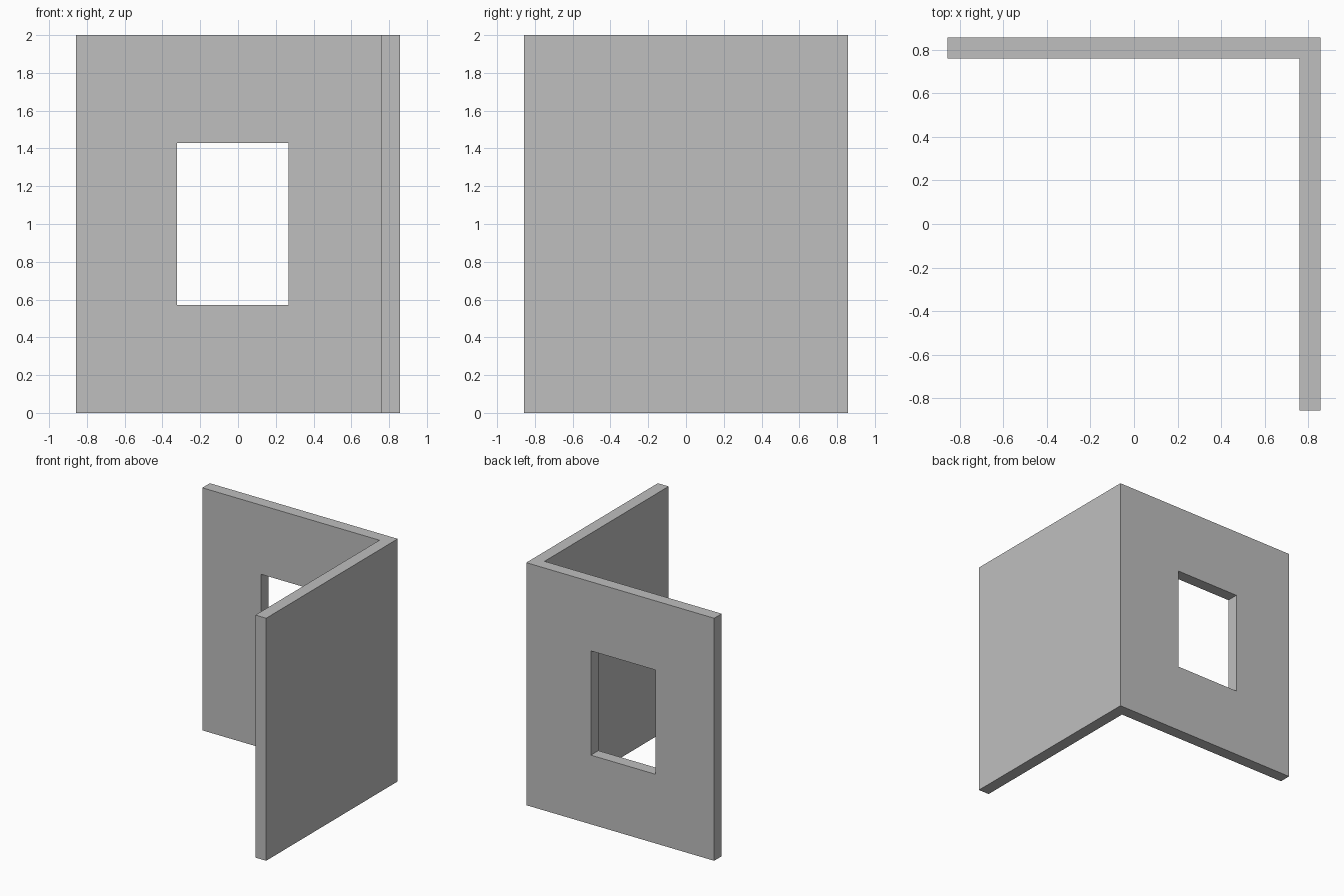
import bpy
import bmesh

cube = bpy.data.objects.get("Cube")
if cube:
    bpy.data.objects.remove(cube, do_unlink=True)

HALF, THICK, HEIGHT = 0.857, 0.098, 2.0
INNER = HALF - THICK

grey = bpy.data.materials.new("plain grey")
grey.use_nodes = True
colour = (0.52, 0.52, 0.52, 1)
grey.diffuse_color = colour
grey.node_tree.nodes["Principled BSDF"].inputs["Base Color"].default_value = colour


def prism(name, outline, depth):
    """Extrude a closed outline along the vector depth."""
    bm = bmesh.new()
    face = bm.faces.new([bm.verts.new(p) for p in outline])
    top = bmesh.ops.extrude_face_region(bm, geom=[face])["geom"]
    moved = [v for v in top if isinstance(v, bmesh.types.BMVert)]
    bmesh.ops.translate(bm, verts=moved, vec=depth)
    bmesh.ops.recalc_face_normals(bm, faces=bm.faces)
    mesh = bpy.data.meshes.new(name)
    bm.to_mesh(mesh)
    bm.free()
    mesh.materials.append(grey)
    obj = bpy.data.objects.new(name, mesh)
    bpy.context.collection.objects.link(obj)
    return obj


# L-shaped corner wall
plan = [(-HALF, HALF), (-HALF, INNER), (INNER, INNER),
        (INNER, -HALF), (HALF, -HALF), (HALF, HALF)]
walls = prism("corner_walls", [(x, y, 0) for x, y in plan], (0, 0, HEIGHT))

# Window opening through the back wall
x0, x1, z0, z1 = -0.322, 0.268, 0.57, 1.43
opening = [(x0, z0), (x1, z0), (x1, z1), (x0, z1)]
cutter = prism("window_cutter", [(x, INNER - 0.1, z) for x, z in opening],
               (0, THICK + 0.2, 0))
cutter.hide_render = True
cutter.hide_viewport = True
cutter.display_type = 'WIRE'

cut = walls.modifiers.new("window opening", 'BOOLEAN')
cut.operation = 'DIFFERENCE'
cut.solver = 'EXACT'
cut.object = cutter
